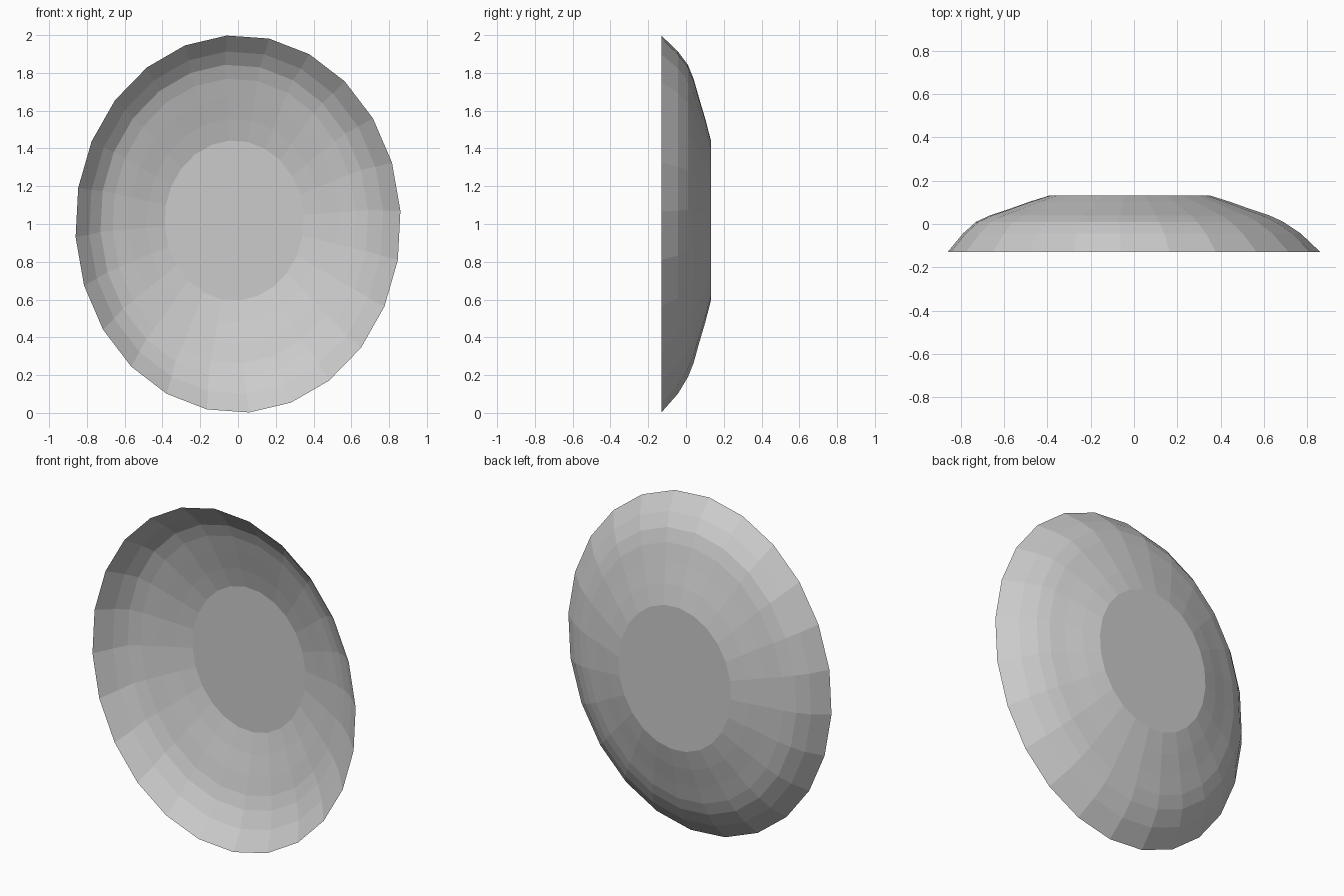
import bpy, bmesh
from math import sin, cos, radians

if "Cube" in bpy.data.objects:
    bpy.data.objects.remove(bpy.data.objects["Cube"])

SIDES = 24
# Rings from rim to flat centre: half width, half height, depth y, x centre, z centre
RINGS = [
    (0.862, 1.000, -0.13, 0.0, 1.0),
    (0.780, 0.908, -0.043, -0.01, 1.007),
    (0.710, 0.829, 0.010, -0.02, 1.016),
    (0.645, 0.755, 0.040, -0.02, 1.016),
    (0.560, 0.655, 0.068, -0.02, 1.018),
    (0.465, 0.540, 0.102, -0.02, 1.018),
    (0.369, 0.424, 0.132, -0.02, 1.018),
]


def add_ring(bm, rx, rz, y, cx, cz):
    angles = [radians(-4 + 360 * i / SIDES) for i in range(SIDES)]
    return [bm.verts.new((cx + rx * sin(a), y, cz + rz * cos(a))) for a in angles]


# Thin oval dish, open toward the front
bm = bmesh.new()
loops = [add_ring(bm, *r) for r in RINGS]
for a, b in zip(loops, loops[1:]):
    for i in range(SIDES):
        j = (i + 1) % SIDES
        bm.faces.new((a[i], a[j], b[j], b[i]))

# Flat oval centre
bm.faces.new(loops[-1])
bm.normal_update()
if bm.faces[:][-1].normal.y > 0:
    bmesh.ops.reverse_faces(bm, faces=bm.faces[:])

mesh = bpy.data.meshes.new("oval_dish")
bm.to_mesh(mesh)
bm.free()
dish = bpy.data.objects.new("oval_dish", mesh)
bpy.context.collection.objects.link(dish)
